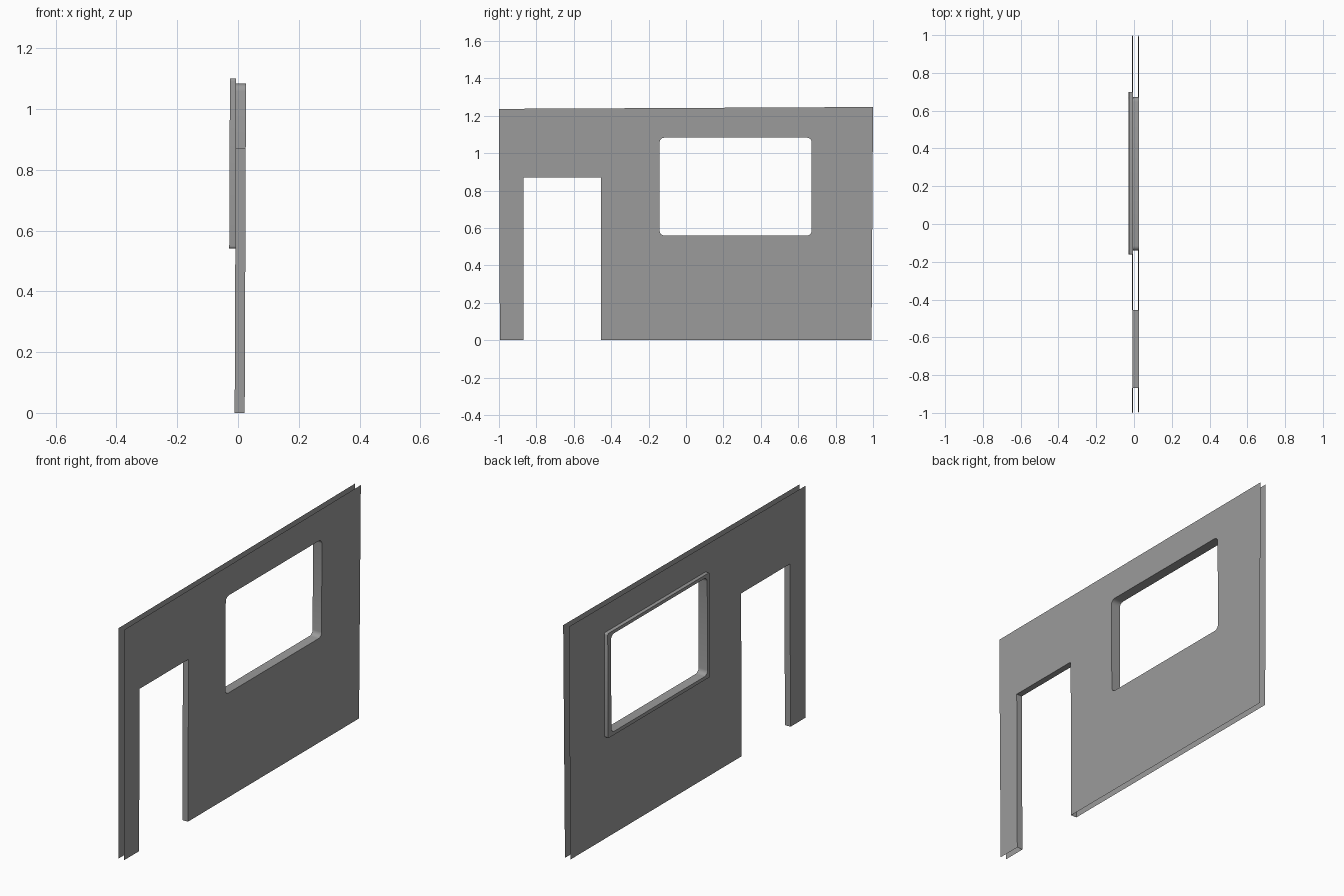
import bpy
import bmesh
from math import sin, cos, pi

if "Cube" in bpy.data.objects:
    bpy.data.objects.remove(bpy.data.objects["Cube"])

grey = bpy.data.materials.new("wall grey")
grey.use_nodes = True
colour = (0.33, 0.33, 0.33, 1)
grey.diffuse_color = colour
grey.node_tree.nodes["Principled BSDF"].inputs["Base Color"].default_value = colour

INNER_X, OUTER_X, FRAME_X = -0.011, 0.022, -0.031
LEAN = 0.004  # sideways drift per unit of height


def rounded_rect(y0, y1, z0, z1, r, steps=4):
    """Counter-clockwise (y, z) points of a rectangle with round corners."""
    points = []
    corners = [(y1 - r, z1 - r), (y0 + r, z1 - r), (y0 + r, z0 + r), (y1 - r, z0 + r)]
    for i, (cy, cz) in enumerate(corners):
        for s in range(steps + 1):
            a = (i + s / steps) * pi / 2
            points.append((cy + r * cos(a), cz + r * sin(a)))
    return points


def add_loop(bm, points, x):
    return [bm.verts.new((x + LEAN * z, y, z)) for y, z in points]


def bridge(bm, a, b, closed=True):
    n = len(a)
    for i in range(n if closed else n - 1):
        j = (i + 1) % n
        bm.faces.new((a[i], a[j], b[j], b[i]))


def finish(bm, name, side):
    """Point the broad faces outwards, then make the object."""
    bmesh.ops.recalc_face_normals(bm, faces=bm.faces)
    broad = max(bm.faces, key=lambda f: side * f.calc_center_median().x + abs(f.normal.x))
    if broad.normal.x * side < 0:
        bmesh.ops.reverse_faces(bm, faces=bm.faces)
    mesh = bpy.data.meshes.new(name)
    bm.to_mesh(mesh)
    bm.free()
    mesh.materials.append(grey)
    obj = bpy.data.objects.new(name, mesh)
    bpy.context.collection.objects.link(obj)
    bpy.ops.object.select_all(action="DESELECT")
    obj.select_set(True)
    bpy.context.view_layer.objects.active = obj
    bpy.ops.object.shade_smooth_by_angle(angle=pi / 6)


# Door notch and wall outline
door = [(-0.868, 0), (-0.868, 0.87), (-0.455, 0.87), (-0.455, 0)]
outline = door + [(0.992, 0), (1, 1.247), (-1, 1.237), (-0.995, 0)]
window = rounded_rect(-0.141, 0.672, 0.56, 1.083, 0.025)

# Hollow wall: two thin sheets joined only around the openings
bm = bmesh.new()
loops = []
for x in (INNER_X, OUTER_X):
    rim, hole = add_loop(bm, outline, x), add_loop(bm, window, x)
    edges = [bm.edges.new((l[i - 1], l[i])) for l in (rim, hole) for i in range(len(l))]
    bmesh.ops.triangle_fill(bm, edges=edges, use_beauty=True, normal=(1, 0, 0))
    loops.append((rim, hole))
(rim_a, hole_a), (rim_b, hole_b) = loops
bridge(bm, hole_a, hole_b)
bridge(bm, rim_a[:len(door)], rim_b[:len(door)], closed=False)
finish(bm, "wall", 1)

# Raised frame around the window
bm = bmesh.new()
border = rounded_rect(-0.162, 0.70, 0.541, 1.10, 0.008)
rings = [add_loop(bm, border, INNER_X), add_loop(bm, border, FRAME_X),
         add_loop(bm, window, FRAME_X), add_loop(bm, window, INNER_X)]
for a, b in zip(rings, rings[1:]):
    bridge(bm, a, b)
finish(bm, "window_frame", -1)
